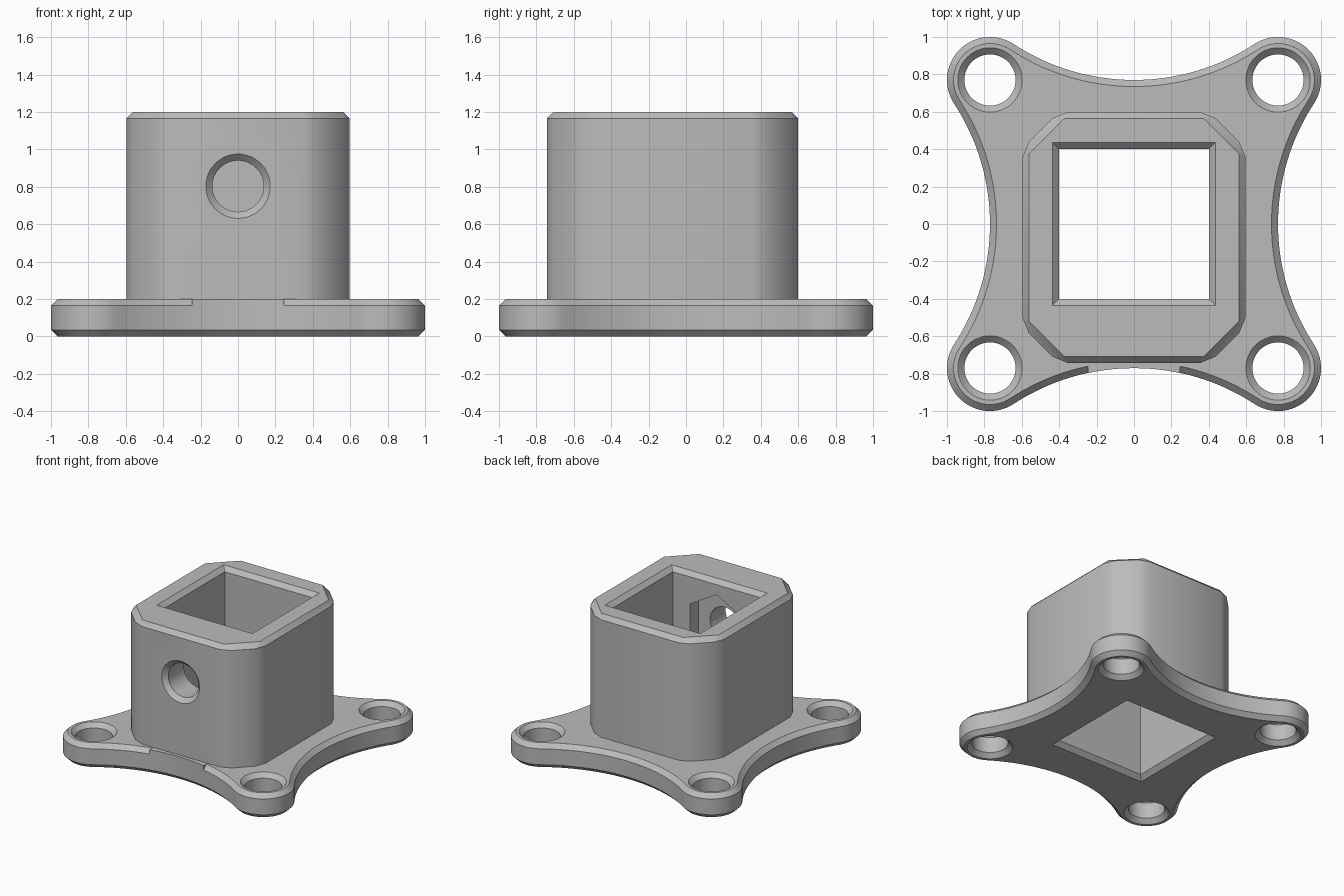
import bpy, bmesh
from math import sin, cos, pi, atan2, radians
from mathutils import Vector

cube = bpy.data.objects.get("Cube")
if cube:
    bpy.data.objects.remove(cube, do_unlink=True)

BEVEL = 0.035      # chamfer used everywhere
LOBE, LOBE_R = 0.77, 0.23
FLANGE_H, TOP = 0.2, 1.2
HOLE_R, BORE, SCREW_Z = 0.137, 0.4, 0.803

grey = bpy.data.materials.new("plain grey")
grey.use_nodes = True
grey.diffuse_color = (0.5, 0.5, 0.5, 1)
grey.node_tree.nodes["Principled BSDF"].inputs["Base Color"].default_value = (0.5, 0.5, 0.5, 1)


def loft(name, loops):
    """Closed solid through equal-length rings of points."""
    bm = bmesh.new()
    rings = [[bm.verts.new(p) for p in ring] for ring in loops]
    n = len(rings[0])
    for a, b in zip(rings, rings[1:]):
        for i in range(n):
            j = (i + 1) % n
            bm.faces.new((a[i], a[j], b[j], b[i]))
    bm.faces.new(rings[0])
    bm.faces.new(rings[-1])
    bmesh.ops.remove_doubles(bm, verts=bm.verts, dist=1e-5)
    bmesh.ops.recalc_face_normals(bm, faces=bm.faces)
    mesh = bpy.data.meshes.new(name)
    bm.to_mesh(mesh)
    bm.free()
    mesh.materials.append(grey)
    ob = bpy.data.objects.new(name, mesh)
    bpy.context.collection.objects.link(ob)
    return ob


def combine(target, tool, operation):
    """Apply a boolean and remove the tool."""
    mod = target.modifiers.new(operation, 'BOOLEAN')
    mod.operation, mod.solver, mod.object = operation, 'EXACT', tool
    bpy.context.view_layer.objects.active = target
    bpy.ops.object.modifier_apply(modifier=mod.name)
    bpy.data.objects.remove(tool, do_unlink=True)


def at_z(points, z):
    return [(x, y, z) for x, y in points]


def polygon(n, r, x=0, y=0, turn=0.0):
    return [(x + r * cos(turn + 2 * pi * i / n), y + r * sin(turn + 2 * pi * i / n))
            for i in range(n)]


def flange_outline(inset):
    """Four round lobes joined by tangent concave arcs."""
    big = (LOBE ** 2 - LOBE_R ** 2) / (2 * LOBE_R)
    lean = atan2(LOBE, big)
    pts = []
    for k in range(4):
        c, s = cos(k * pi / 2), sin(k * pi / 2)
        side = []
        for i in range(25):      # lobe, swept counter-clockwise
            a = -lean + (pi / 2 + 2 * lean) * i / 24
            r = LOBE_R - inset
            side.append((LOBE + r * cos(a), LOBE + r * sin(a)))
        for i in range(1, 32):   # hollow side
            a = lean - 2 * lean * i / 32
            r = big + inset
            side.append((r * sin(a), LOBE + big - r * cos(a)))
        pts += [(c * x - s * y, s * x + c * y) for x, y in side]
    return pts


def sleeve_outline(corner):
    """Rectangle whose corner is given as inward steps, mirrored to all four."""
    quarter = [(0.597 - dx, 0.672 - dy) for dx, dy in corner]
    half = quarter + [(-x, y) for x, y in reversed(quarter)]
    full = half + [(-x, -y) for x, y in half]
    return [(x, y - 0.072) for x, y in full]


# Flange plate with chamfered rims
body = loft("flanged_socket", [
    at_z(flange_outline(BEVEL), 0), at_z(flange_outline(0), BEVEL),
    at_z(flange_outline(0), FLANGE_H - BEVEL), at_z(flange_outline(BEVEL), FLANGE_H)])

# Unchamfered strip of rim at the front
strip = loft("front_rim", [at_z(flange_outline(-0.0008), z) for z in (0.1, FLANGE_H)])
box = [(-0.245, -0.9), (0.245, -0.9), (0.245, -0.6), (-0.245, -0.6)]
combine(strip, loft("strip_limit", [at_z(box, 0), at_z(box, 0.4)]), 'INTERSECT')
combine(body, strip, 'UNION')

# Upright sleeve with softened corners
wall = sleeve_outline([(0, 0.245), (0.035, 0.16), (0.16, 0.035), (0.245, 0)])
rim = sleeve_outline([(0.035, 0.225), (0.0351, 0.2249), (0.2249, 0.0351), (0.225, 0.035)])
combine(body, loft("sleeve", [at_z(wall, 0.1), at_z(wall, TOP - BEVEL), at_z(rim, TOP)]), 'UNION')


def through_cut(shape, size, height):
    """Vertical cutter, flared at both ends."""
    flare = 0.01
    wide = size + BEVEL + flare
    return loft("cutter", [at_z(shape(r), z) for r, z in (
        (wide, -flare), (size, BEVEL), (size, height - BEVEL), (wide, height + flare))])


# Square bore
combine(body, through_cut(lambda r: [(-r, -r), (r, -r), (r, r), (-r, r)], BORE, TOP), 'DIFFERENCE')

# Four countersunk mounting holes
for sx in (-1, 1):
    for sy in (-1, 1):
        cutter = through_cut(lambda r: polygon(48, r, sx * LOBE, sy * LOBE), HOLE_R, FLANGE_H)
        combine(body, cutter, 'DIFFERENCE')


def front_cut(steps, n):
    """Cutter along y at the screw height."""
    return loft("cutter", [[(x, y, SCREW_Z + z) for x, z in polygon(n, r, turn=pi / 2)]
                           for r, y in steps])


# Countersunk screw hole and the six-sided nut pocket behind it
combine(body, front_cut([(HOLE_R, -0.3), (HOLE_R, -0.709), (HOLE_R + 0.045, -0.754)], 48), 'DIFFERENCE')
combine(body, front_cut([(0.28, -0.3), (0.28, -0.507)], 6), 'DIFFERENCE')

# Smooth curved walls, crisp chamfers
bpy.ops.object.select_all(action='DESELECT')
body.select_set(True)
bpy.context.view_layer.objects.active = body
bpy.ops.object.shade_smooth_by_angle(angle=radians(30))
